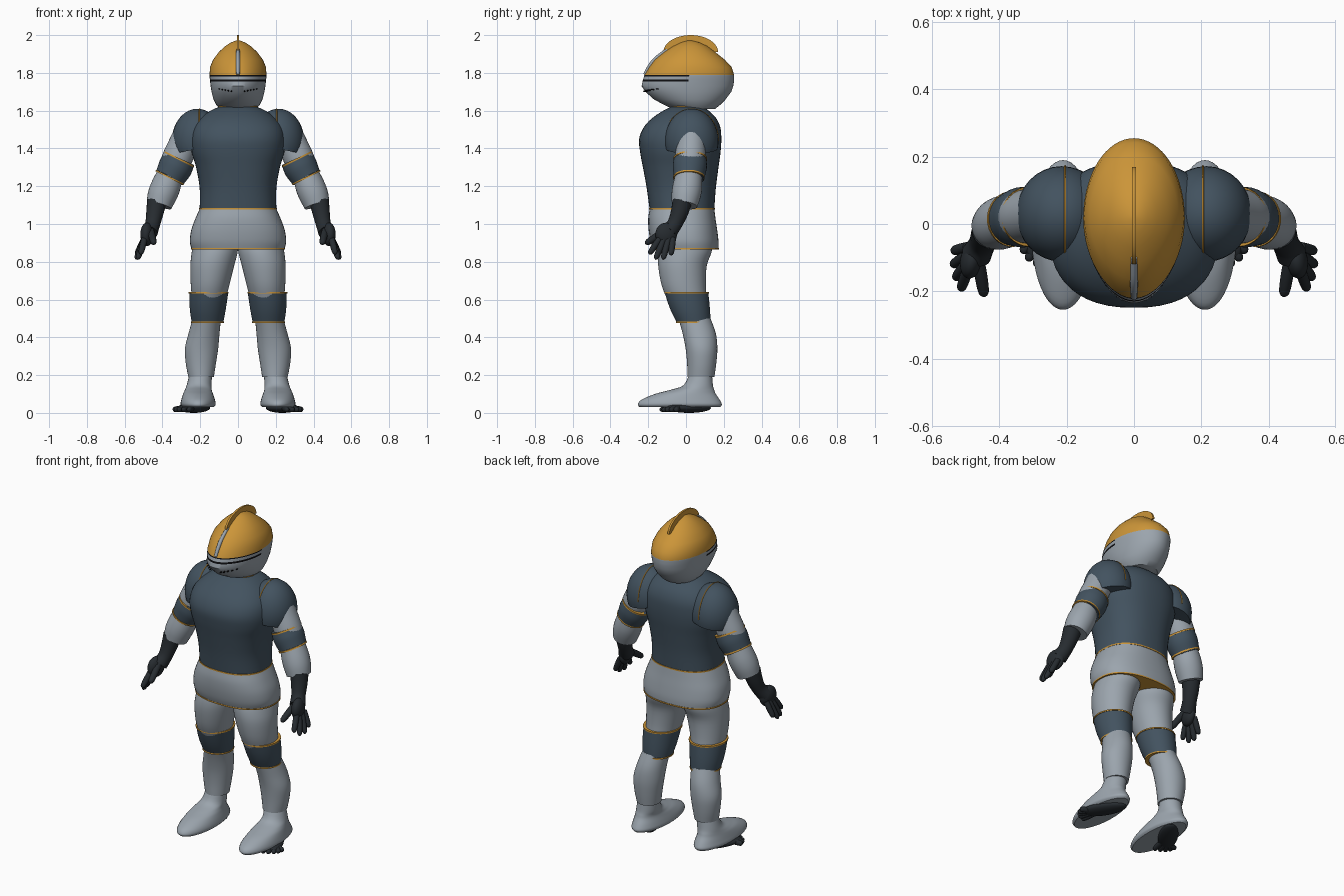
import bpy, bmesh, math
from mathutils import Vector, Matrix

if "Cube" in bpy.data.objects:
    bpy.data.objects.remove(bpy.data.objects["Cube"], do_unlink=True)


def material(name, colour):
    m = bpy.data.materials.new(name)
    m.use_nodes = True
    m.diffuse_color = (*colour, 1)
    shader = m.node_tree.nodes["Principled BSDF"]
    shader.inputs["Base Color"].default_value = (*colour, 1)
    shader.inputs["Roughness"].default_value = 0.6
    return m


STEEL = material("light steel", (0.33, 0.375, 0.42))
PLATE = material("blue grey plate", (0.055, 0.085, 0.115))
GOLD = material("gold", (0.6, 0.3, 0.04))
LEATHER = material("dark leather", (0.02, 0.025, 0.03))
BLACK = material("slit black", (0.004, 0.004, 0.005))
parts = []


def finish(name, bm, mats, side=1, rule=None):
    """Mirror if asked, colour by rule and link the part."""
    for v in bm.verts:
        v.co.x *= side
    bmesh.ops.recalc_face_normals(bm, faces=bm.faces)
    mesh = bpy.data.meshes.new(name)
    for m in mats:
        mesh.materials.append(m)
    if rule:
        for f in bm.faces:
            f.material_index = rule(f.calc_center_median())
    bm.to_mesh(mesh)
    bm.free()
    obj = bpy.data.objects.new(name, mesh)
    bpy.context.collection.objects.link(obj)
    parts.append(obj)
    return obj


def refine(rows, steps):
    """Smoothly interpolate between the given rows."""
    out, last = [], len(rows) - 1
    for i in range(last):
        four = rows[max(i - 1, 0)], rows[i], rows[i + 1], rows[min(i + 2, last)]
        for s in range(steps):
            t = s / steps
            out.append([b + t / 2 * (c - a + t * (2*a - 5*b + 4*c - d + t * (3*(b - c) + d - a)))
                        for a, b, c, d in zip(*four)])
    return out + [rows[-1]]


def skin(bm, rings):
    """Bridge rings of points and cap both ends."""
    loops = [[bm.verts.new(p) for p in ring] for ring in rings]
    n = len(loops[0])
    for a, b in zip(loops, loops[1:]):
        for i in range(n):
            j = (i + 1) % n
            bm.faces.new((a[i], a[j], b[j], b[i]))
    bm.faces.new(loops[0])
    bm.faces.new(loops[-1])


def loft(name, rows, mats, side=1, power=2.0, steps=4, n=48, pinch=0, rule=None):
    """Rows are (z, x min, x max, y min, y max)."""
    def rounded(v):
        return math.copysign(abs(v) ** (2 / power), v)
    rings = []
    for z, x0, x1, y0, y1 in refine(rows, steps):
        ring = []
        for i in range(n):
            a = math.tau * i / n
            s = rounded(math.sin(a))
            c = rounded(math.cos(a)) * (1 - pinch * max(0, -s) ** 2)
            ring.append(((x0 + x1 + (x1 - x0) * c) / 2, (y0 + y1 + (y1 - y0) * s) / 2, z))
        rings.append(ring)
    bm = bmesh.new()
    skin(bm, rings)
    return finish(name, bm, mats, side, rule)


def add_tube(bm, rows, steps=4, n=20):
    """Rows are (x, y, z, radius)."""
    rows = refine(rows, steps)
    centres = [Vector(r[:3]) for r in rows]
    rings = []
    for i, c in enumerate(centres):
        t = (centres[min(i + 1, len(rows) - 1)] - centres[max(i - 1, 0)]).normalized()
        u = t.cross(Vector((1, 0, 0))).normalized()
        v = t.cross(u)
        rings.append([c + rows[i][3] * (u * math.cos(math.tau * k / n) + v * math.sin(math.tau * k / n))
                      for k in range(n)])
    skin(bm, rings)


def tube(name, rows, mat, side=1, n=32):
    bm = bmesh.new()
    add_tube(bm, rows, n=n)
    return finish(name, bm, [mat], side)


def digit(bm, base, tip, r):
    """A finger or toe with a rounded tip."""
    a, b = Vector(base), Vector(tip)
    add_tube(bm, [(*a.lerp(b, t), r * k) for t, k in ((0, 1), (0.4, 1.05), (0.8, 0.95), (0.94, 0.7), (1, 0.2))],
             steps=2, n=12)


def blob(bm, centre, size, turn=0):
    m = Matrix.Translation(centre) @ Matrix.Rotation(turn, 4, "Z") @ Matrix.Diagonal((*size, 1))
    bmesh.ops.create_uvsphere(bm, u_segments=32, v_segments=20, radius=1, matrix=m)


def centred(rows):
    return [(z, -w, w, y0, y1) for z, w, y0, y1 in rows]


def trim(name, row, side=1, power=2.0):
    """A thin gold band around one horizontal section."""
    z, x0, x1, y0, y1 = row
    g = 0.003
    loft(name, [(z + d, x0 - g, x1 + g, y0 - g, y1 + g) for d in (-0.004, 0.004)],
         [GOLD], side, power, steps=1)


# Helmet: steel below, gold dome above, dark visor slits at the front
def helmet_colour(c):
    if c.z > 1.788:
        return 1
    slit = 1.755 < c.z < 1.766 or 1.782 < c.z < 1.788
    return 2 if slit and c.y < 0.02 else 0


helmet = centred([
    (1.61, 0.095, -0.07, 0.155), (1.63, 0.115, -0.115, 0.18), (1.66, 0.13, -0.17, 0.21),
    (1.70, 0.14, -0.215, 0.24), (1.73, 0.145, -0.235, 0.25), (1.755, 0.148, -0.23, 0.254),
    (1.766, 0.149, -0.227, 0.255), (1.782, 0.151, -0.222, 0.255), (1.788, 0.151, -0.22, 0.255),
    (1.83, 0.148, -0.195, 0.242), (1.87, 0.132, -0.165, 0.205), (1.91, 0.102, -0.115, 0.155),
    (1.94, 0.07, -0.07, 0.115), (1.96, 0.04, -0.03, 0.075), (1.972, 0.008, 0.01, 0.03)])
loft("helmet", helmet, [STEEL, GOLD, BLACK], steps=1, n=64, pinch=0.1, rule=helmet_colour)
tube("nose_ridge", [(0, -0.218, 1.79, 0.009), (0, -0.192, 1.835, 0.011), (0, -0.16, 1.875, 0.011),
                    (0, -0.10, 1.923, 0.009)], STEEL, n=12)

# Crest fin
bm = bmesh.new()
arc = [(0.025 - 0.145 * math.cos(math.pi * i / 24), 1.91 + 0.09 * math.sin(math.pi * i / 24)) for i in range(25)]
skin(bm, [[(x, y, z) for y, z in arc] for x in (-0.006, 0.006)])
finish("crest", bm, [GOLD])

# Breathing holes under the visor
bm = bmesh.new()
for side in (1, -1):
    for i in range(5):
        x = 0.035 + 0.016 * i
        y = 0.012 - 0.236 * math.sqrt(1 - (x / 0.134) ** 2)
        blob(bm, (side * x, y, 1.703 + 0.003 * i), (0.004, 0.012, 0.004))
finish("breathing_holes", bm, [BLACK])

# Neck, breastplate and skirt
loft("neck", centred([(1.55, 0.08, -0.06, 0.09), (1.65, 0.08, -0.06, 0.09)]), [STEEL], steps=1)
torso = centred([
    (1.08, 0.203, -0.193, 0.15), (1.19, 0.203, -0.208, 0.158), (1.30, 0.222, -0.228, 0.172),
    (1.38, 0.245, -0.243, 0.183), (1.45, 0.251, -0.248, 0.187), (1.51, 0.238, -0.225, 0.182),
    (1.56, 0.20, -0.18, 0.16), (1.60, 0.145, -0.12, 0.12), (1.62, 0.10, -0.08, 0.09)])
loft("breastplate", torso, [PLATE], power=2.35)
skirt = centred([
    (0.87, 0.247, -0.175, 0.172), (0.91, 0.255, -0.188, 0.172), (0.97, 0.247, -0.198, 0.165),
    (1.03, 0.225, -0.20, 0.156), (1.08, 0.203, -0.192, 0.15)])
loft("skirt", skirt, [STEEL], power=2.35)
trim("waist_trim", torso[0], power=2.35)
trim("hem_trim", skirt[0], power=2.35)
trim("collar_trim", torso[-1])

for side, label in ((1, "left_"), (-1, "right_")):
    # Leg
    loft(label + "thigh", [
        (0.60, 0.065, 0.243, -0.10, 0.11), (0.68, 0.045, 0.25, -0.13, 0.105),
        (0.78, 0.02, 0.252, -0.147, 0.11), (0.85, 0.002, 0.245, -0.145, 0.135),
        (0.90, 0.0, 0.235, -0.13, 0.14)], [STEEL], side)
    knee = [(0.48, 0.078, 0.245, -0.05, 0.13), (0.53, 0.068, 0.253, -0.075, 0.128),
            (0.58, 0.06, 0.257, -0.095, 0.124), (0.635, 0.052, 0.258, -0.112, 0.118)]
    loft(label + "knee_guard", knee, [PLATE], side)
    trim(label + "knee_top_trim", knee[-1], side)
    trim(label + "knee_bottom_trim", knee[0], side)
    loft(label + "greave", [
        (0.19, 0.128, 0.263, 0.008, 0.15), (0.26, 0.117, 0.276, 0.006, 0.16),
        (0.34, 0.105, 0.281, -0.002, 0.166), (0.42, 0.098, 0.262, -0.018, 0.158),
        (0.50, 0.09, 0.24, -0.04, 0.13)], [STEEL], side)
    loft(label + "boot", [
        (0.03, 0.128, 0.292, -0.245, 0.18), (0.045, 0.118, 0.304, -0.255, 0.19),
        (0.07, 0.122, 0.30, -0.235, 0.178), (0.10, 0.132, 0.291, -0.165, 0.158),
        (0.12, 0.139, 0.282, -0.09, 0.15), (0.145, 0.14, 0.272, -0.015, 0.143),
        (0.20, 0.138, 0.258, 0.015, 0.138)], [STEEL], side)
    # Dark foot showing under the boot
    bm = bmesh.new()
    blob(bm, (0.235, 0.015, 0.026), (0.055, 0.135, 0.026), math.radians(33))
    for x, y in ((0.345, -0.055), (0.336, -0.085), (0.318, -0.11), (0.292, -0.128), (0.262, -0.14)):
        digit(bm, (0.265 + (x - 0.3) * 0.6, -0.04, 0.024), (x, y, 0.017), 0.015)
    finish(label + "foot", bm, [LEATHER], side)

    # Shoulder pad: a cut dome with a gold inner edge
    bm = bmesh.new()
    blob(bm, (0.215, 0.03, 1.44), (0.135, 0.142, 0.17))
    bmesh.ops.bisect_plane(bm, geom=bm.verts[:] + bm.edges[:] + bm.faces[:], plane_co=(0, 0, 1.44),
                           plane_no=(0.2, 0, 1), clear_inner=True)
    bmesh.ops.holes_fill(bm, edges=[e for e in bm.edges if e.is_boundary])
    finish(label + "shoulder_pad", bm, [PLATE], side)
    tube(label + "shoulder_trim", [(0.205, 0.03 + 0.142 * math.cos(a), 1.44 + 0.169 * math.sin(a), 0.003)
                                   for a in (math.pi * i / 12 for i in range(13))], GOLD, side, n=8)

    # Arm
    tube(label + "upper_arm", [(0.255, 0.03, 1.50, 0.075), (0.29, 0.027, 1.42, 0.078),
                               (0.325, 0.022, 1.34, 0.08), (0.36, 0.015, 1.26, 0.07)], STEEL, side)
    tube(label + "elbow_guard", [(0.312, 0.022, 1.345, 0.086), (0.332, 0.02, 1.30, 0.09),
                                 (0.362, 0.015, 1.245, 0.08)], PLATE, side)
    for end, row in (("top", (0.313, 0.022, 1.344, 0.089)), ("bottom", (0.361, 0.015, 1.246, 0.083))):
        x, y, z, r = row
        tube(label + "elbow_trim_" + end, [(x - 0.002, y, z + 0.004, r), (x + 0.002, y, z - 0.004, r)], GOLD, side)
    tube(label + "forearm", [(0.36, 0.015, 1.26, 0.07), (0.382, 0.008, 1.20, 0.078),
                             (0.402, 0.0, 1.15, 0.077), (0.418, -0.008, 1.10, 0.068)], STEEL, side)
    # Glove
    bm = bmesh.new()
    add_tube(bm, [(0.43, -0.02, 1.12, 0.052), (0.44, -0.035, 1.06, 0.046), (0.452, -0.06, 1.0, 0.04),
                  (0.468, -0.09, 0.96, 0.045)])
    blob(bm, (0.482, -0.105, 0.945), (0.034, 0.058, 0.062), 0.2)
    for i, (x, y, z) in enumerate(((0.515, -0.195, 0.84), (0.532, -0.162, 0.812),
                                   (0.54, -0.122, 0.812), (0.538, -0.08, 0.835))):
        digit(bm, (0.495, -0.138 + 0.023 * i, 0.925), (x, y, z), 0.016)
    digit(bm, (0.462, -0.11, 0.965), (0.445, -0.215, 0.895), 0.018)
    finish(label + "glove", bm, [LEATHER], side)

# Smooth shading with crisp plate edges
bpy.ops.object.select_all(action="DESELECT")
for obj in parts:
    obj.select_set(True)
bpy.context.view_layer.objects.active = parts[0]
bpy.ops.object.shade_smooth_by_angle(angle=math.radians(40))
